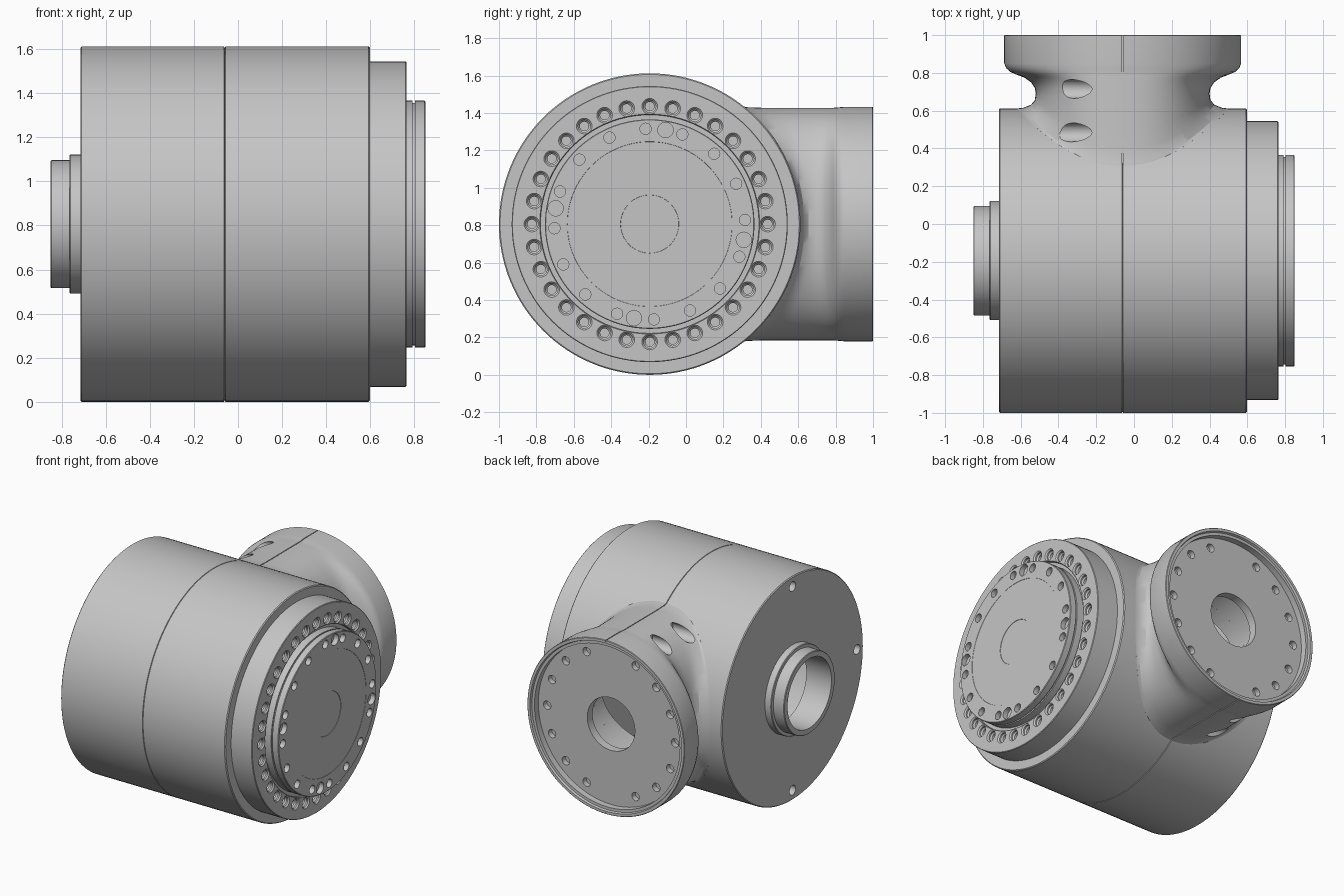
import bpy
import bmesh
import math

CX, CY, CZ = -0.06, -0.194, 0.806   # port axis x, drum axis y, shared axis height
R = 0.806                           # drum radius

if "Cube" in bpy.data.objects:
    bpy.data.objects.remove(bpy.data.objects["Cube"], do_unlink=True)

grey = bpy.data.materials.new("light_grey_metal")
grey.use_nodes = True
grey.diffuse_color = (0.56, 0.56, 0.56, 1)
bsdf = next(n for n in grey.node_tree.nodes if n.type == 'BSDF_PRINCIPLED')
bsdf.inputs["Base Color"].default_value = (0.56, 0.56, 0.56, 1)
bsdf.inputs["Roughness"].default_value = 0.5


def skin(bm, rings):
    """Join consecutive rings of points with quads."""
    verts = [[bm.verts.new(p) for p in ring] for ring in rings]
    n = len(rings[0])
    for a, b in zip(verts, verts[1:]):
        for i in range(n):
            j = (i + 1) % n
            bm.faces.new((a[i], a[j], b[j], b[i]))


def lathe(bm, axis, profile, u, v, seg):
    """Revolve (distance, radius) pairs about an x or y axis through (u, v)."""
    rings = []
    for d, r in profile:
        ring = []
        for i in range(seg):
            t = 2 * math.pi * i / seg
            p, q = u + r * math.cos(t), v + r * math.sin(t)
            ring.append((d, p, q) if axis == 'x' else (p, d, q))
        rings.append(ring)
    skin(bm, rings)


def make(name, bm, visible=True):
    bmesh.ops.remove_doubles(bm, verts=bm.verts, dist=1e-5)
    bmesh.ops.recalc_face_normals(bm, faces=bm.faces)
    mesh = bpy.data.meshes.new(name)
    bm.to_mesh(mesh)
    bm.free()
    mesh.materials.append(grey)
    ob = bpy.data.objects.new(name, mesh)
    bpy.context.collection.objects.link(ob)
    ob.hide_render = not visible
    return ob


def revolve(name, axis, profile, u, v, seg=128):
    bm = bmesh.new()
    lathe(bm, axis, profile, u, v, seg)
    return make(name, bm)


def activate(ob):
    bpy.ops.object.select_all(action='DESELECT')
    ob.select_set(True)
    bpy.context.view_layer.objects.active = ob


def cut(ob, bm):
    """Subtract everything in bm from the object."""
    cutter = make("hole_cutter", bm, False)
    mod = ob.modifiers.new("holes", 'BOOLEAN')
    mod.operation, mod.solver, mod.object = 'DIFFERENCE', 'EXACT', cutter
    activate(ob)
    bpy.ops.object.modifier_apply(modifier=mod.name)
    bpy.data.objects.remove(cutter, do_unlink=True)


def drill(bm, axis, steps, u, v, ring_r, degrees):
    """Stepped hole at an angle on a bolt circle."""
    t = math.radians(degrees)
    lathe(bm, axis, steps, u + ring_r * math.cos(t), v + ring_r * math.sin(t), 20)


def pin(d0, d1, r):
    return [(d0, 0), (d0, r), (d1, r), (d1, 0)]


# Hollow drum housing with centre seam and straight-bored rear boss
housing = revolve("drum_housing", 'x', [
    (-.85, .25), (-.85, .286), (-.846, .29), (-.765, .29), (-.765, .311),
    (-.761, .315), (-.715, .315), (-.715, .8), (-.709, R), (-.063, R),
    (-.06, .799), (-.057, R), (.592, R), (.598, .8), (.598, .68),
    (.55, .68), (.55, .7), (-.65, .7), (-.65, .25), (-.85, .25)], CY, CZ)
bm = bmesh.new()
lathe(bm, 'y', pin(.1, .8, .38), CX, CZ, 64)
for angle in (90, 180, 270):
    drill(bm, 'x', pin(-.8, -.67, .035), CY, CZ, .735, angle)
cut(housing, bm)

# Output flange with a ring of counterbored bolt holes
flange = revolve("output_flange", 'x', [
    (.54, 0), (.54, .67), (.59, .67), (.59, .738), (.76, .738), (.764, .734),
    (.764, .588), (.76, .584), (.74, .584), (.74, 0)], CY, CZ)
bm = bmesh.new()
for k in range(32):
    drill(bm, 'x', [(.68, 0), (.68, .024), (.735, .024), (.745, .033),
                    (.755, .033), (.766, .044), (.8, .044), (.8, 0)],
          CY, CZ, .63, 360 / 32 * k)
cut(flange, bm)

# Output disc with edge groove, shallow stepped circles and bolt pattern
disc = revolve("output_disc", 'x', [
    (.73, 0), (.73, .56), (.792, .56), (.792, .55), (.802, .55), (.802, .56),
    (.846, .56), (.85, .556), (.85, .441), (.8485, .44),
    (.8485, .156), (.846, .155), (.846, 0)], CY, CZ)
bm = bmesh.new()
for quarter in range(0, 360, 90):
    for angle, r in ((2.5, .03), (25, .03), (47.5, .03), (70, .03), (80.5, .041)):
        drill(bm, 'x', pin(.815, .9, r), CY, CZ, .51, quarter + angle)
cut(disc, bm)

# Side port: waisted neck blending from the drum into a round flange
# (y, half width in x, half height in z)
NECK = [(.61, .56, .63), (.612, .53, .625), (.63, .485, .622), (.655, .465, .622),
        (.69, .46, .622), (.72, .465, .622), (.75, .485, .622), (.775, .52, .622),
        (.79, .56, .622), (.805, .595, .623), (.825, .617, .625), (.85, .627, .627)]
BORE = [(.997, .627), (1, .624), (1, .605), (.985, .6), (.985, .58), (.94, .58),
        (.94, .19), (.88, .19), (.88, .38), (.7, .38)]
SEG = 128


def power(c, e):
    return math.copysign(abs(c) ** e, c)


def port_ring(y, a, b, sink=0.0):
    """Ring whose lower levels sag to follow the drum; narrow ones are fuller."""
    ring = []
    sag = max(0.0, (.70 - y) / .09)
    e = 2 / (2 + 2.4 * (b - a))
    for i in range(SEG):
        t = 2 * math.pi * i / SEG
        z = b * power(math.sin(t), e)
        drop = (CY + math.sqrt(R * R - z * z) - .61) * sag
        ring.append((CX + a * power(math.cos(t), e), y + drop - sink, CZ + z))
    return ring


rings = [port_ring(.61, .56, .63, .03)]
rings += [port_ring(*level) for level in NECK]
rings += [port_ring(y, r, r) for y, r in BORE]
rings += [port_ring(.61, .38, .38, .03), rings[0]]
bm = bmesh.new()
skin(bm, rings)
port = make("side_port", bm)
bm = bmesh.new()
for k in range(16):
    if k % 8 != 4:
        drill(bm, 'y', pin(.9, 1.05, .03), CX, CZ, .51, 22.5 * k)
for side in (-1, 1):
    # Screw access slots above and below on one side
    for y in (.485, .715):
        lathe(bm, 'x', pin(-.75, -.2, .05), y, CZ + side * .55, 32)
    # Seam line continuing along the port
    box = bmesh.ops.create_cube(bm, size=1)["verts"]
    bmesh.ops.scale(bm, vec=(.006, .8, .05), verts=box)
    bmesh.ops.translate(bm, vec=(CX, .7, CZ + side * .64), verts=box)
cut(port, bm)

# Smooth the curved walls, keep machined edges crisp
for ob in (housing, flange, disc, port):
    activate(ob)
    bpy.ops.object.shade_smooth_by_angle(angle=math.radians(30))
